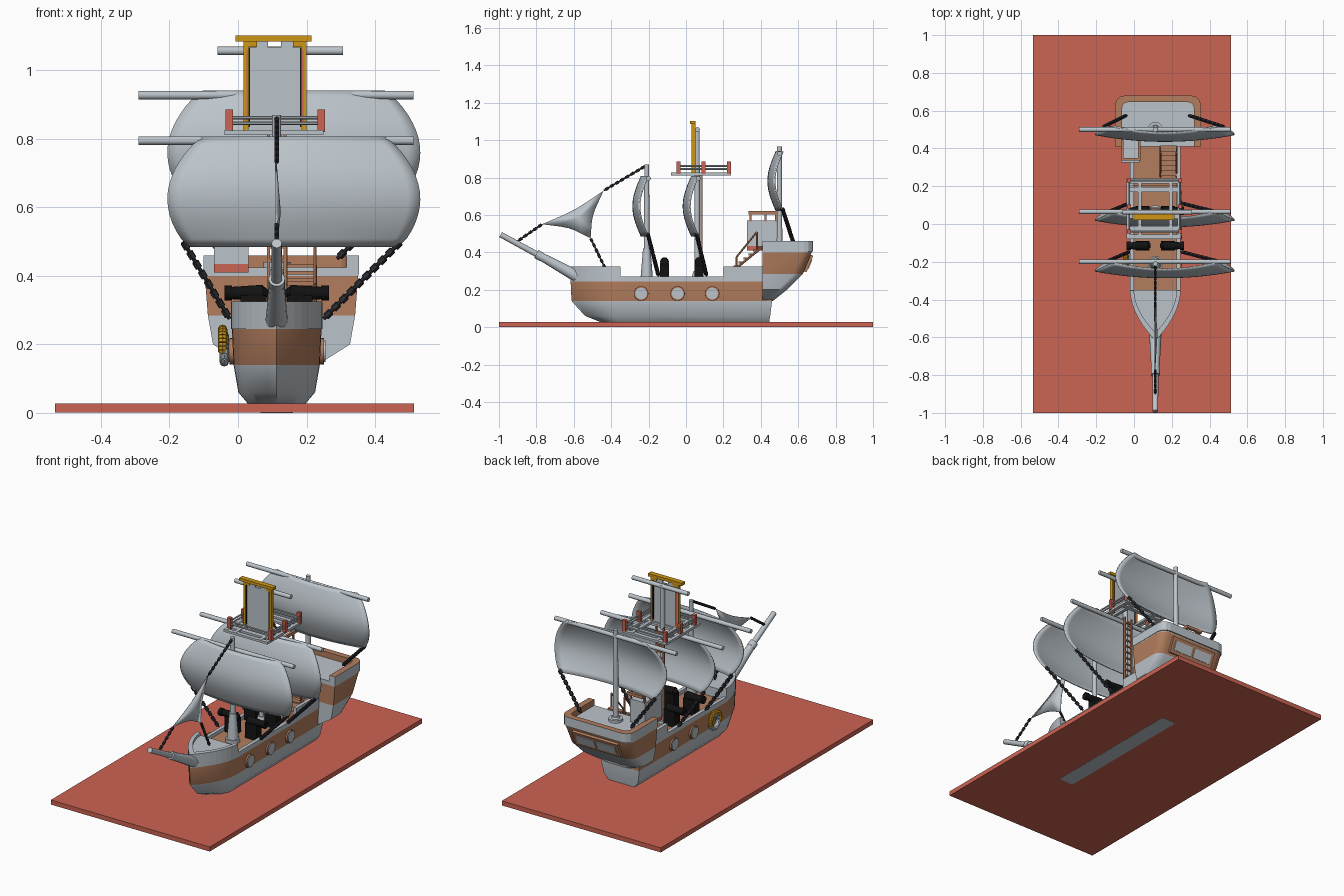
import bpy, bmesh, math
from mathutils import Vector

if "Cube" in bpy.data.objects:
    bpy.data.objects.remove(bpy.data.objects["Cube"])

def mat(name, c):
    m = bpy.data.materials.new(name)
    m.diffuse_color = (*c, 1)
    m.use_nodes = True
    m.node_tree.nodes["Principled BSDF"].inputs["Base Color"].default_value = m.diffuse_color
    return m

GREY = mat("pale grey", (0.50, 0.55, 0.59))
BROWN = mat("wood brown", (0.445, 0.205, 0.11))
RED = mat("brick red", (0.60, 0.125, 0.085))
BLACK = mat("black", (0.006, 0.006, 0.006))
ROPE = mat("dark rope", (0.025, 0.024, 0.032))
GOLD = mat("gold", (0.62, 0.31, 0.008))
CX, SX = 0.113, 0.127   # centre lines of hull and stern

def finish(name, bm, mats, smooth=False):
    bmesh.ops.recalc_face_normals(bm, faces=bm.faces)
    me = bpy.data.meshes.new(name)
    bm.to_mesh(me)
    bm.free()
    for m in mats:
        me.materials.append(m)
    ob = bpy.data.objects.new(name, me)
    bpy.context.collection.objects.link(ob)
    if smooth:
        bpy.context.view_layer.objects.active = ob
        ob.select_set(True)
        bpy.ops.object.shade_smooth_by_angle(angle=math.radians(35))
        ob.select_set(False)
    return ob

def box(name, x0, x1, y0, y1, z0, z1, m):
    bm = bmesh.new()
    for v in bmesh.ops.create_cube(bm, size=1)["verts"]:
        v.co = Vector(((x0 + x1) / 2 + v.co.x * (x1 - x0), (y0 + y1) / 2 + v.co.y * (y1 - y0),
                       (z0 + z1) / 2 + v.co.z * (z1 - z0)))
    return finish(name, bm, [m])

def rods(name, segs, m, n=12):
    """Each seg: start, end, start radius, end radius."""
    bm = bmesh.new()
    for a, b, r1, r2 in segs:
        a, b = Vector(a), Vector(b)
        vs = bmesh.ops.create_cone(bm, cap_ends=True, segments=n, radius1=r1, radius2=r2, depth=(b - a).length)["verts"]
        q = (b - a).to_track_quat('Z', 'Y')
        for v in vs:
            v.co = q @ v.co + (a + b) / 2
    return finish(name, bm, [m], True)

def loft(name, loops, band, mats, cap=0):
    """Skin closed loops; band[i] is the material of strip i, cap that of the top."""
    bm = bmesh.new()
    vs = [[bm.verts.new(p) for p in l] for l in loops]
    n = len(loops[0])
    for i in range(len(vs) - 1):
        for j in range(n):
            k = (j + 1) % n
            bm.faces.new((vs[i][j], vs[i][k], vs[i + 1][k], vs[i + 1][j])).material_index = band[i]
    bm.faces.new(vs[0][::-1]).material_index = band[0]
    bm.faces.new(vs[-1]).material_index = cap
    return finish(name, bm, mats, True)

# Base slab, with the keel print flush underneath
box("base", -0.534, 0.514, -1, 1, 0.001, 0.028, RED)
box("keel_print", 0.065, 0.16, -0.46, 0.44, 0, 0.004, GREY)

# Hull
def half(hw, bow, stern, start=-0.35, n=9):
    pts = [(hw, stern), (hw, 0.2), (hw, 0.2), (hw, start), (hw, start - 0.001)]
    return pts + [(hw * (1 - (i / n) ** 1.9), start + (bow - start) * i / n) for i in range(1, n + 1)]

def full(h, z, cx=CX):
    return [(cx + x, y, z) for x, y in h] + [(cx - x, y, z) for x, y in h[-2::-1]]

def hull_half(*a):
    p = half(*a)
    return [p[0]] + p[3:4] + p[5:]

levels = [(0.028, 0.085, -0.46, 0.445), (0.06, 0.112, -0.54, 0.45), (0.14, 0.126, -0.612, 0.46),
          (0.245, 0.131, -0.617, 0.46), (0.252, 0.131, -0.617, 0.46)]
loft("hull", [full(hull_half(h, b, s), z) for z, h, b, s in levels], [0, 0, 1, 0], [GREY, BROWN], 1)

# Bulwark: an open wall with raised bow and stern parts
outer, inner = half(0.134, -0.618, 0.43), half(0.113, -0.575, 0.43)
tops = [0.325, 0.325, 0.272, 0.272] + [0.325] * 10
bm = bmesh.new()
for s in (1, -1):
    rows = []
    for (ox, oy), (ix, iy), t in zip(outer, inner, tops):
        rows.append([bm.verts.new((CX + s * x, y, z)) for x, y, z in
                     ((ox, oy, 0.245), (ox, oy, t), (ix, iy, t), (ix, iy, 0.245))])
    for a, b in zip(rows, rows[1:]):
        for j in range(3):
            bm.faces.new((a[j], a[j + 1], b[j + 1], b[j]))
bmesh.ops.remove_doubles(bm, verts=bm.verts, dist=0.0002)
finish("bulwark", bm, [GREY])
fore = [p for p in half(0.115, -0.58, 0.43)[3:]]
loft("bow_deck", [full(fore, 0.25), full(fore, 0.308)], [0], [GREY])
box("aft_deck", CX - 0.115, CX + 0.115, 0.2, 0.42, 0.25, 0.3, BROWN)

# Portholes
for s, ys in ((1, (-0.24, -0.045, 0.14)), (-1, (-0.045, 0.14))):
    for y in ys:
        x = CX + s * 0.12
        rods("porthole_rim", [((x, y, 0.18), (x + s * 0.018, y, 0.18), 0.039, 0.038)], BROWN, 24)
        rods("porthole_glass", [((x, y, 0.18), (x + s * 0.022, y, 0.18), 0.031, 0.031)], GREY, 24)

# Gold ring and pale wheel hung on the left side
def ring(name, c, r, t, a0, a1, m, n=20):
    p = [(c[0], c[1] + r * math.cos(a0 + (a1 - a0) * i / n), c[2] + r * math.sin(a0 + (a1 - a0) * i / n)) for i in range(n + 1)]
    rods(name, [(a, b, t, t) for a, b in zip(p, p[1:])], m, 8)
ring("side_wheel", (-0.04, -0.21, 0.187), 0.038, 0.014, 0, 2 * math.pi, GREY)
ring("side_gold_ring", (-0.045, -0.21, 0.2), 0.044, 0.014, -0.5, math.pi + 0.5, GOLD)

# Stern castle with rounded back corners
def castle(z, hw, yb, r=0.05):
    h = [(hw, 0.41)] + [(hw - r + r * math.cos(a), yb - r + r * math.sin(a)) for a in (0, 0.52, 1.05, 1.57)]
    return [(SX + x, y, z) for x, y in h] + [(SX - x, y, z) for x, y in h[::-1]]
cl = [(0.14, 0.105, 0.465), (0.2, 0.2, 0.54), (0.285, 0.215, 0.625), (0.4, 0.224, 0.672), (0.425, 0.226, 0.678)]
loft("stern_castle", [castle(*c) for c in cl], [0, 0, 1, 0], [GREY, BROWN])
bm = bmesh.new()
o, i_ = castle(0, 0.227, 0.68), castle(0, 0.19, 0.645, 0.03)
rows = [[bm.verts.new((p[0], p[1], z)) for p, z in ((a, 0.405), (a, 0.46), (b, 0.46), (b, 0.405))] for a, b in zip(o, i_)]
for a, b in zip(rows, rows[1:]):
    for j in range(4):
        bm.faces.new((a[j], a[(j + 1) % 4], b[(j + 1) % 4], b[j])).material_index = 0 if j == 0 else 1
bm.faces.new(rows[0])
bm.faces.new(rows[-1])
finish("stern_rim", bm, [GREY, BROWN])

# Stern window: slanted frame and two panes
def slanted(name, w, h, d, x, m):
    ob = box(name, -w / 2, w / 2, -d, d, -h / 2, h / 2, m)
    ob.location = (x, 0.651, 0.342)
    ob.rotation_euler.x = -math.atan2(0.047, 0.115)
slanted("stern_window_frame", 0.30, 0.095, 0.012, SX, BROWN)
for s in (-1, 1):
    slanted("stern_window_pane", 0.12, 0.055, 0.016, SX + s * 0.068, GREY)

# Stairs with hand rails
for k in range(6):
    y, z = 0.255 + k * 0.026, 0.32 + k * 0.021
    box("stair_step", 0.14, 0.225, y, y + 0.03, z, z + 0.01, BROWN)
for x in (0.14, 0.225):
    rods("stair_stringer", [((x, 0.25, 0.3), (x, 0.41, 0.43), 0.006, 0.006)], BROWN, 6)
    rods("stair_rail", [((x, 0.27, 0.375), (x, 0.38, 0.51), 0.005, 0.005), ((x, 0.27, 0.3), (x, 0.27, 0.375), 0.005, 0.005),
                        ((x, 0.38, 0.4), (x, 0.38, 0.51), 0.005, 0.005)], BROWN, 6)

# Lookout box on the left of the stern
box("lookout_foot", -0.07, 0.03, 0.325, 0.41, 0.41, 0.435, RED)
box("lookout_box", -0.07, 0.03, 0.325, 0.485, 0.434, 0.57, GREY)
for x0, x1, y0, y1 in ((-0.07, 0.035, 0.335, 0.35), (-0.07, 0.035, 0.495, 0.51), (-0.07, -0.055, 0.335, 0.51), (0.02, 0.035, 0.335, 0.51)):
    box("lookout_rail", x0, x1, y0, y1, 0.603, 0.62, BROWN)
for x in (-0.068, 0.022):
    for y in (0.34, 0.42, 0.475):
        box("lookout_post", x, x + 0.011, y, y + 0.011, 0.565, 0.605, BROWN)

# Masts, bowsprit and yards
for y, z0, z1, zc in ((-0.21, 0.25, 0.87, 0.42), (0.06, 0.25, 1.065, 0.30), (0.5, 0.42, 0.965, 0.45)):
    rods("mast", [((CX, y, z0), (CX, y, z1), 0.015, 0.013), ((CX, y, z0), (CX, y, zc), 0.034, 0.02),
                  ((CX, y, z0), (CX, y, z0 + 0.02), 0.04, 0.04)], GREY, 16)
rods("bowsprit", [((CX, -0.57, 0.265), (CX, -0.79, 0.386), 0.033, 0.021), ((CX, -0.78, 0.38), (CX, -1.0 + 0.009, 0.495), 0.016, 0.015),
                  ((CX, -0.77, 0.375), (CX, -0.80, 0.391), 0.024, 0.024)], GREY, 16)
for y, z, x0, x1 in ((-0.2, 0.795, -0.29, 0.512), (0.065, 0.795, -0.29, 0.512), (0.5, 0.928, -0.29, 0.512), (0.062, 1.057, -0.06, 0.307)):
    rods("yard", [((x0, y, z), (x1, y, z), 0.0125, 0.0125)], GREY)

# Square sails, bulging forward
def sail(y0, z0, z1, nu=20, nv=14):
    bm = bmesh.new()
    g = []
    for j in range(nv + 1):
        t = j / nv
        b = math.sin(math.pi * t)
        hw = 0.305 - 0.04 * t + 0.083 * b ** 0.75 if 0 < j < nv else 0.305 - 0.04 * t
        g.append([bm.verts.new((0.163 + u * hw, y0 - 0.045 * b - 0.035 * (1 - u * u), z0 + (z1 - z0) * t))
                  for u in (2 * i / nu - 1 for i in range(nu + 1))])
    for a, b in zip(g, g[1:]):
        for i in range(nu):
            bm.faces.new((a[i], a[i + 1], b[i + 1], b[i]))
    ob = finish("square_sail", bm, [GREY], True)
    ob.modifiers.new("thickness", 'SOLIDIFY').thickness = 0.008
for y0, z0 in ((-0.207, 0.485), (0.062, 0.485), (0.515, 0.62)):
    sail(y0, z0, z0 + 0.322)

# Jib sail: triangle with hollow edges
A, B, C = Vector((CX, -0.44, 0.73)), Vector((CX, -0.77, 0.55)), Vector((CX, -0.51, 0.475))
bm = bmesh.new()
mid = (A + B + C) / 3
loop = []
for p, q in ((A, B), (B, C), (C, A)):
    for k in range(6):
        v = p.lerp(q, k / 6)
        loop.append(bm.verts.new(v + (mid - v) * 0.22 * math.sin(math.pi * k / 6)))
c = bm.verts.new(mid + Vector((0.012, 0, 0)))
for a, b in zip(loop, loop[1:] + loop[:1]):
    bm.faces.new((a, b, c))
finish("jib_sail", bm, [GREY], True).modifiers.new("thickness", 'SOLIDIFY').thickness = 0.005

# Ropes made of beads
def rope(a, b, r=0.0095):
    a, b = Vector(a), Vector(b)
    n = max(3, int((b - a).length / 0.03))
    segs = [(a, b, r * 0.55, r * 0.55)]
    segs += [(a.lerp(b, (k + 0.08) / n), a.lerp(b, (k + 0.72) / n), r, r) for k in range(n)]
    rods("rope", segs, ROPE, 6)
rope((CX, -0.22, 0.86), A, 0.008)
rope(B, (CX, -0.9, 0.46), 0.008)
rope(C, (CX, -0.43, 0.31), 0.008)
for y, z, y2, z2, xl, xr in ((-0.205, 0.5, -0.147, 0.275, -0.025, 0.25), (0.055, 0.5, 0.11, 0.275, -0.025, 0.25), (0.515, 0.635, 0.575, 0.45, -0.04, 0.29)):
    rope((-0.16, y, z), (xl, y2, z2), 0.011)
    rope((0.475, y, z), (xr, y2, z2), 0.011)

# Cannons, two to a side
for y in (-0.115, 0.07):
    for s in (1, -1):
        P = lambda d, z: (CX + s * d, y, z)
        rods("cannon_barrel", [(P(0.04, 0.35), P(0.145, 0.35), 0.024, 0.017), (P(0.13, 0.35), P(0.152, 0.35), 0.022, 0.022),
                               (P(0.025, 0.35), P(0.042, 0.35), 0.01, 0.022)], BLACK)
        box("cannon_carriage", *sorted((CX + s * 0.03, CX + s * 0.105)), y - 0.024, y + 0.024, 0.25, 0.343, BLACK)

# Crow's nest platform: open lattice, red posts, pale rails
NX0, NX1, NY0, NY1 = -0.04, 0.25, -0.08, 0.24
for x in (NX0, 0.02, 0.185, NX1 - 0.02):
    box("nest_beam", x, x + 0.02, NY0, NY1, 0.812, 0.826, GREY)
for y in (NY0, -0.035, 0.03, 0.17, NY1 - 0.025):
    box("nest_cross_beam", NX0, NX1, y, y + 0.025, 0.812, 0.824, GREY)
for x in (-0.026, 0.243):
    rods("nest_side_rail", [((x, -0.04, z), (x, 0.23, z), 0.005, 0.005) for z in (0.846, 0.862)], GREY, 6)
    for y in (-0.04, 0.093, 0.23):
        box("nest_post", x - 0.011, x + 0.011, y - 0.01, y + 0.01, 0.82, 0.886, RED)
for y in (-0.04, 0.23):
    rods("nest_end_rail", [((-0.026, y, z), (0.243, y, z), 0.005, 0.005) for z in (0.846, 0.862)], GREY, 6)

# Banner above the nest
box("banner_panel", 0.028, 0.188, 0.035, 0.045, 0.82, 1.067, GREY)
for x in (0.052, 0.125):
    box("banner_tab", x, x + 0.035, 0.035, 0.045, 1.06, 1.086, GREY)
for s in (-1, 1):
    x = 0.108 + s * 0.085
    box("banner_gold_side", x - 0.007, x + 0.007, 0.03, 0.05, 0.82, 1.086, GOLD)
    x = 0.108 + s * 0.076
    box("banner_black_line", x - 0.003, x + 0.003, 0.031, 0.049, 0.835, 1.065, BLACK)
    x = 0.108 + s * 0.081
    box("banner_red_line", x - 0.002, x + 0.002, 0.029, 0.051, 0.84, 1.06, RED)
    box("banner_gold_tab", 0.108 + s * 0.07 - 0.017, 0.108 + s * 0.07 + 0.017, 0.03, 0.05, 1.068, 1.086, GOLD)
box("banner_gold_bar", -0.008, 0.215, 0.022, 0.052, 1.085, 1.102, GOLD)

# Ladder up the back of the main mast
for x in (CX - 0.028, CX + 0.02):
    box("ladder_side", x, x + 0.008, 0.078, 0.088, 0.25, 0.82, BROWN)
for k in range(14):
    box("ladder_rung", CX - 0.028, CX + 0.028, 0.079, 0.087, 0.29 + k * 0.038, 0.298 + k * 0.038, BROWN)
